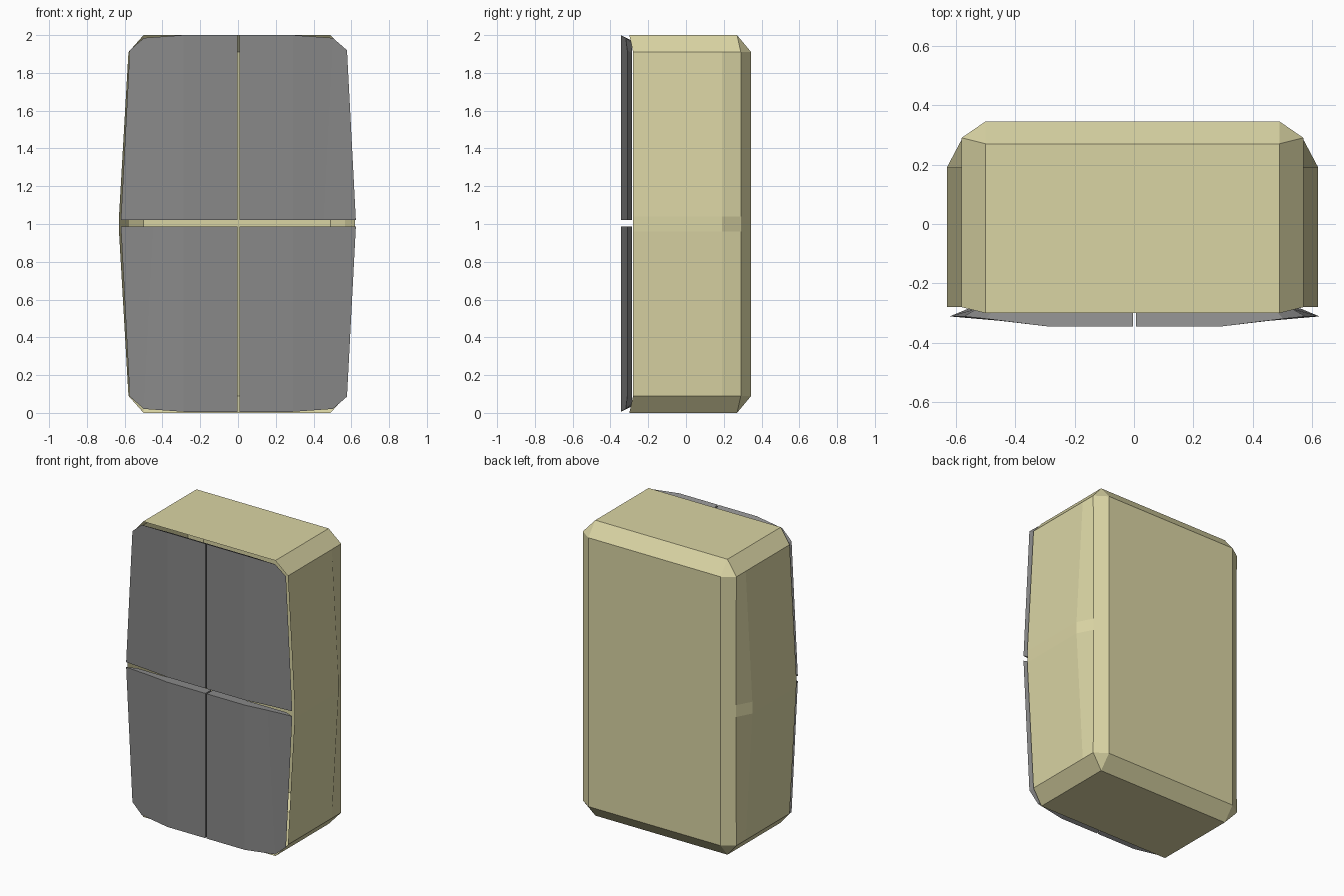
import bpy
import bmesh

cube = bpy.data.objects.get("Cube")
if cube:
    bpy.data.objects.remove(cube, do_unlink=True)


def make_material(name, color):
    mat = bpy.data.materials.new(name)
    mat.use_nodes = True
    mat.diffuse_color = color
    mat.node_tree.nodes["Principled BSDF"].inputs["Base Color"].default_value = color
    return mat


def make_object(name, points, faces, mat, location):
    bm = bmesh.new()
    verts = [bm.verts.new(p) for p in points]
    for f in faces:
        bm.faces.new([verts[i] for i in f])
    bmesh.ops.recalc_face_normals(bm, faces=bm.faces)
    mesh = bpy.data.meshes.new(name)
    bm.to_mesh(mesh)
    bm.free()
    mesh.materials.append(mat)
    obj = bpy.data.objects.new(name, mesh)
    obj.location = location
    bpy.context.collection.objects.link(obj)
    return obj


cream = make_material("cream", (0.70, 0.66, 0.37, 1))
grey = make_material("grey", (0.25, 0.25, 0.25, 1))

# Open-fronted case: one quarter, mirrored left-right and top-bottom
case_quarter = {
    "top_front_mid": (0, -0.30, 1.0), "top_front": (0.495, -0.30, 1.0),
    "top_back": (0.495, 0.27, 1.0), "top_back_mid": (0, 0.27, 1.0),
    "side_front": (0.575, -0.28, 0.91), "side_fold": (0.575, 0.19, 0.91),
    "side_back": (0.575, 0.29, 0.91),
    "bulge_front": (0.625, -0.28, 0.04), "bulge_fold": (0.625, 0.19, 0.04),
    "bulge_back": (0.572, 0.29, 0.04),
    "mid_front": (0.625, -0.28, 0), "mid_fold": (0.625, 0.19, 0),
    "mid_back": (0.572, 0.29, 0),
    "back": (0.495, 0.345, 0.91), "back_mid": (0, 0.345, 0.91),
    "back_low": (0.495, 0.345, 0), "back_centre": (0, 0.345, 0),
}
case_faces = [
    # top and its side chamfer
    ("top_front_mid", "top_front", "top_back", "top_back_mid"),
    ("top_front", "side_front", "side_fold", "side_back", "top_back"),
    # bulging side
    ("side_front", "bulge_front", "bulge_fold", "side_fold"),
    ("side_fold", "bulge_fold", "bulge_back", "side_back"),
    ("bulge_front", "mid_front", "mid_fold", "bulge_fold"),
    ("bulge_fold", "mid_fold", "mid_back", "bulge_back"),
    # back chamfers, corner and back panel
    ("top_back_mid", "top_back", "back", "back_mid"),
    ("top_back", "side_back", "back"),
    ("side_back", "bulge_back", "mid_back", "back_low", "back"),
    ("back_mid", "back", "back_low", "back_centre"),
]
names = list(case_quarter)
case = make_object("case", list(case_quarter.values()),
                   [[names.index(n) for n in f] for f in case_faces],
                   cream, (-0.005, 0, 1))
mirror = case.modifiers.new("mirror", "MIRROR")
mirror.use_axis = (True, False, True)
mirror.use_clip = True

# Front panels: a curved face with a rim that tapers back to the case
panel_front = [(0.005, -0.345, 0.017), (0.29, -0.345, 0.017),
               (0.45, -0.326, 0.017), (0.622, -0.311, 0.017),
               (0.575, -0.311, 0.917), (0.50, -0.319, 0.982),
               (0.29, -0.345, 0.997), (0.005, -0.345, 0.997)]
panel_rim = [(0.005, 0.017), (0.29, 0.017), (0.45, 0.017), (0.56, 0.017),
             (0.53, 0.90), (0.47, 0.955), (0.29, 0.967), (0.005, 0.967)]
count = len(panel_front)
panel_faces = [(0, 1, 6, 7), (1, 2, 5, 6), (2, 3, 4, 5)]
panel_faces += [(i, (i + 1) % count, count + (i + 1) % count, count + i)
                for i in range(count)]

for side, sx in (("left", 1), ("right", -1)):
    for level, sz in (("upper", 1), ("lower", -1)):
        points = panel_front + [(x, -0.285, z) for x, z in panel_rim]
        points = [(x * sx, y, z * sz) for x, y, z in points]
        make_object(f"{level}_{side}_panel", points, panel_faces, grey, (0.002, 0, 1.003))
